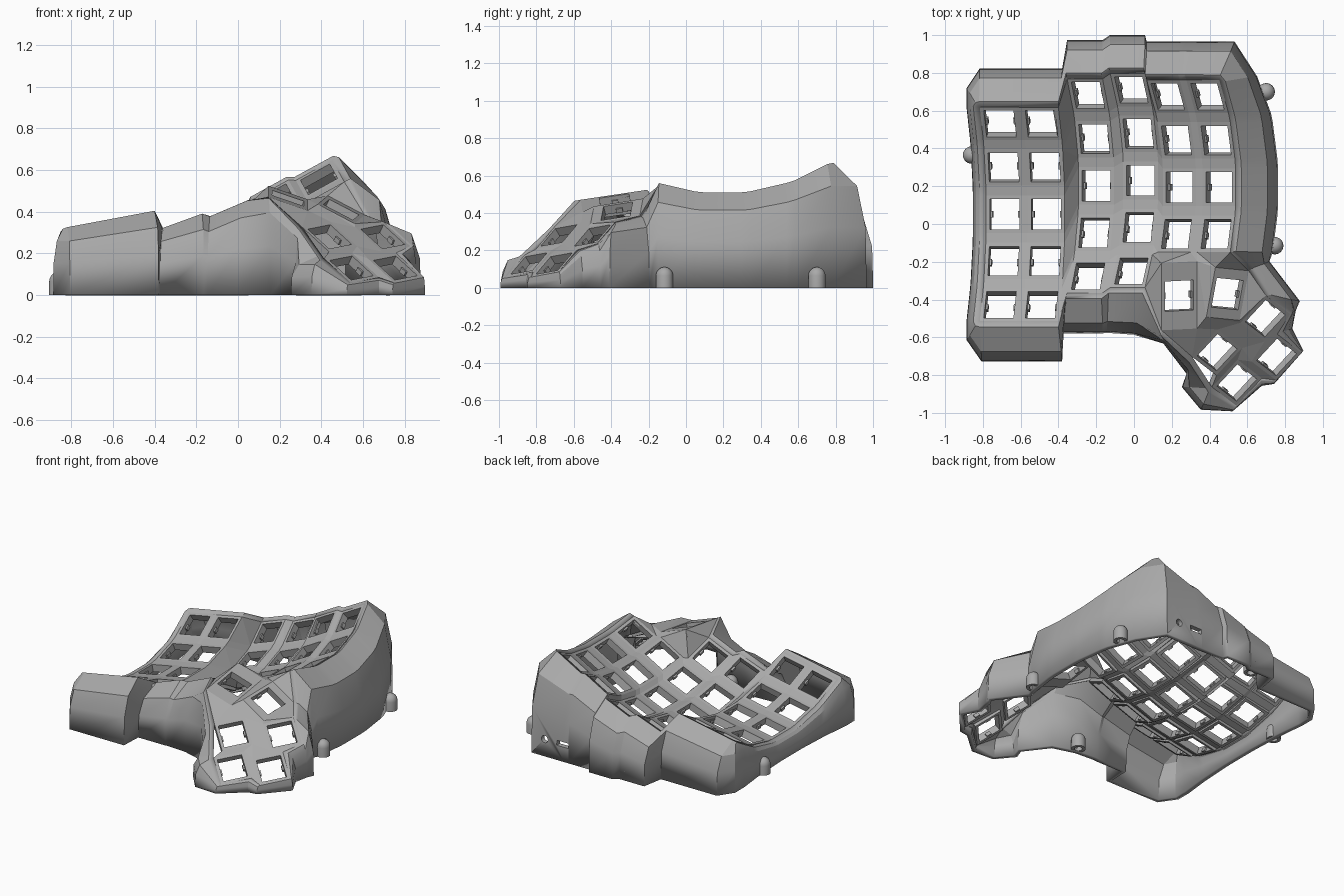
import bpy, bmesh
from math import radians, cos, sin, pi
from mathutils import Matrix, Vector

if "Cube" in bpy.data.objects:
    bpy.data.objects.remove(bpy.data.objects["Cube"])

grey = bpy.data.materials.new("matte grey plastic")
grey.use_nodes = True
grey.diffuse_color = (0.4, 0.4, 0.4, 1)
grey.node_tree.nodes["Principled BSDF"].inputs["Base Color"].default_value = (0.4, 0.4, 0.4, 1)


def make(name, bm, smooth=None):
    mesh = bpy.data.meshes.new(name)
    bm.to_mesh(mesh)
    bm.free()
    ob = bpy.data.objects.new(name, mesh)
    bpy.context.collection.objects.link(ob)
    mesh.materials.append(grey)
    if smooth:
        bpy.ops.object.select_all(action="DESELECT")
        ob.select_set(True)
        bpy.context.view_layer.objects.active = ob
        bpy.ops.object.shade_smooth_by_angle(angle=radians(smooth))
    return ob


def thicken(ob, amount):
    mod = ob.modifiers.new("thickness", "SOLIDIFY")
    mod.thickness = amount
    mod.offset = -1


# Key placement: curved finger columns and a tilted thumb cluster
HALF, HOLE, DEPTH, RIM = 0.1, 0.08, 0.05, 0.035
BEND, STEP = 0.97, radians(14.8)
LONG = {"T1": 0.18, "T2": 0.135}  # half length of the longer thumb plates
columns = {  # middle key position, sideways tilt, number of rows
    "A": ((-0.685, 0.052, 0.155), 11, 5),
    "B": ((-0.465, 0.052, 0.195), 11, 5),
    "C": ((-0.20, 0.202, 0.175), 20, 5),
    "D": ((0.035, 0.23, 0.24), 23, 5),
    "E": ((0.24, 0.195, 0.35), 29, 4),
    "F": ((0.45, 0.195, 0.445), 29, 4),
}
thumbs = {  # position, surface normal, sideways direction
    "T1": ((0.24, -0.38, 0.465), (0.35, -0.15, 1), (1, 0.05)),
    "T2": ((0.495, -0.37, 0.41), (0.5, -0.25, 1), (1, -0.1)),
    "T3": ((0.695, -0.50, 0.28), (0.45, -0.6, 1), (0.68, 0.73)),
    "T4": ((0.44, -0.68, 0.28), (0.45, -0.6, 1), (0.68, 0.73)),
    "T5": ((0.755, -0.705, 0.13), (0.45, -0.6, 1), (0.68, 0.73)),
    "T6": ((0.545, -0.84, 0.13), (0.45, -0.6, 1), (0.68, 0.73)),
}
keys = {}
for col, (pos, tilt, rows) in columns.items():
    for row in range(rows):
        keys[col + str(row)] = (Matrix.Translation(pos) @ Matrix.Rotation(-radians(tilt), 4, "Y")
                                @ Matrix.Translation((0, 0, BEND)) @ Matrix.Rotation((2 - row) * STEP, 4, "X")
                                @ Matrix.Translation((0, 0, -BEND)))
for name, (pos, normal, side) in thumbs.items():
    n = Vector(normal).normalized()
    u = Vector((side[0], side[1], 0))
    u.z = -(n.x * u.x + n.y * u.y) / n.z
    u.normalize()
    v = n.cross(u)
    rot = Matrix((u, v, n)).transposed().to_4x4()
    keys[name] = Matrix.Translation(pos) @ rot

SIGNS = {"bl": (-1, 1), "br": (1, 1), "fr": (1, -1), "fl": (-1, -1)}


def corner(ref):
    """Top corner of a key frame, such as 'A0 bl' for back left."""
    key, which = ref.split()
    sx, sy = SIGNS[which]
    return keys[key] @ Vector((sx * HALF, sy * LONG.get(key, HALF), 0))


# Square key frames with small switch clips on the sides of each hole
def key_frames(name, chosen):
    bm = bmesh.new()
    for k in chosen:
        rings = []
        long = LONG.get(k, HALF)
        for rx, ry, z in ((HALF, long, 0), (HALF, long, -DEPTH), (HOLE, HOLE, -DEPTH), (HOLE, HOLE, 0)):
            rings.append([bm.verts.new(keys[k] @ Vector((sx * rx, sy * ry, z))) for sx, sy in SIGNS.values()])
        for a in range(4):
            r0, r1 = rings[a], rings[(a + 1) % 4]
            for i in range(4):
                j = (i + 1) % 4
                bm.faces.new((r0[i], r0[j], r1[j], r1[i]))
        for s in (-1, 1):
            clip = Matrix.Translation((s * HOLE, 0, -DEPTH * 0.7)) @ Matrix.Diagonal((0.022, 0.035, 0.025, 1))
            bmesh.ops.create_cube(bm, size=1, matrix=keys[k] @ clip)
    bmesh.ops.recalc_face_normals(bm, faces=bm.faces)
    return make(name, bm)


key_frames("finger_key_frames", [k for k in keys if k[0] != "T"])
key_frames("thumb_key_frames", thumbs)


# Webs that join neighbouring key frames
def web(name, patches):
    bm = bmesh.new()
    for patch in patches:
        bm.faces.new([bm.verts.new(corner(ref)) for ref in patch])
    bmesh.ops.remove_doubles(bm, verts=bm.verts, dist=0.0005)
    bmesh.ops.triangulate(bm, faces=bm.faces)
    bm.normal_update()
    for f in bm.faces:
        if f.normal.z < 0:
            f.normal_flip()
    thicken(make(name, bm), 0.035)


finger = []
for col, (_, _, rows) in columns.items():
    for r in range(rows - 1):
        a, b = f"{col}{r} ", f"{col}{r + 1} "
        finger.append((a + "fl", a + "fr", b + "br", b + "bl"))
for left, right in zip("ABCDE", "BCDEF"):
    rows = min(columns[left][2], columns[right][2])
    for r in range(rows):
        a, b = f"{left}{r} ", f"{right}{r} "
        finger.append((a + "br", b + "bl", b + "fl", a + "fr"))
        if r < rows - 1:
            c, d = f"{left}{r + 1} ", f"{right}{r + 1} "
            finger.append((a + "fr", b + "fl", d + "bl", c + "br"))
web("finger_web", finger)

web("thumb_web", [
    ("D3 fr", "E3 fl", "D4 br"), ("D4 br", "E3 fl", "T1 bl"), ("D4 br", "T1 bl", "T1 fl", "D4 fr"),
    ("E3 fl", "E3 fr", "T1 br", "T1 bl"), ("E3 fr", "F3 fl", "T2 bl", "T1 br"),
    ("F3 fl", "F3 fr", "T2 br", "T2 bl"), ("T1 br", "T2 bl", "T2 fl", "T1 fr"),
    ("T1 fl", "T1 fr", "T4 br", "T4 bl"), ("T1 fr", "T2 fl", "T4 br"),
    ("T2 fl", "T2 fr", "T3 bl"), ("T2 fl", "T3 bl", "T4 br"), ("T2 fr", "T2 br", "T3 br", "T3 bl"),
    ("T4 br", "T3 bl", "T3 fl", "T4 fr"), ("T3 fl", "T3 fr", "T5 br", "T5 bl"),
    ("T4 fl", "T4 fr", "T6 br", "T6 bl"), ("T4 fr", "T3 fl", "T5 bl", "T6 br"),
    ("T6 br", "T5 bl", "T5 fl", "T6 fr"),
])

# Outer wall: each key corner gets a narrow rim, flares outward, then drops to the ground
path = [("A0 bl", -0.07, 0.1), ("A0 bl", 0.0, 0.205), ("B0 br", 0.02, 0.205)]
path += [(f"{c}0 {s}", 0, 0.205) for c in "CDEF" for s in ("bl", "br")]
path[-1] = ("F0 br", 0.08, 0.205)
path += [("F0 br", 0.2, 0.02)]
path += [(f"F{r} {s}", 0.225, 0) for r in range(4) for s in ("br", "fr")][1:]
path += [("T2 br", 0.11, 0.05), ("T3 br", 0.18, -0.03), ("T3 fr", 0.03, 0.02), ("T5 br", 0.08, 0.03),
         ("T5 fr", 0.01, 0.01), ("T5 fl", -0.01, -0.02), ("T6 fr", 0.0, -0.04), ("T6 fl", -0.02, -0.03),
         ("T6 bl", -0.06, -0.12), ("T6 bl", -0.16, 0.0), ("T4 bl", -0.03, -0.09), ("T1 fl", 0.01, -0.07),
         ("D4 fr", -0.06, -0.25), ("D4 fl", -0.02, -0.24), ("C4 fr", 0, -0.215), ("C4 fl", -0.02, -0.215),
         ("B4 fr", 0.02, -0.215), ("A4 fl", 0.01, -0.215), ("A4 fl", -0.07, -0.1)]
path += [(f"A{r} {s}", -0.07, 0) for r in range(4, -1, -1) for s in ("fl", "bl")]
profile = ((0.75, 0.84), (0.97, 0.5), (1, 0))
bm = bmesh.new()
stacks = []
for ref, dx, dy in path:
    p = corner(ref)
    flare = Vector((dx, dy, 0))
    up = keys[ref[:2]].to_3x3().col[2]
    rim = p + (flare - up * flare.dot(up)).normalized() * min(RIM, flare.length / 2)
    points = [p, rim] + [(p.x + dx * out, p.y + dy * out, p.z * height) for out, height in profile]
    stacks.append([bm.verts.new(point) for point in points])
for a, b in zip(stacks, stacks[1:] + stacks[:1]):
    for i in range(len(a) - 1):
        bm.faces.new((a[i], a[i + 1], b[i + 1], b[i]))
bmesh.ops.remove_doubles(bm, verts=bm.verts, dist=0.0005)
bmesh.ops.recalc_face_normals(bm, faces=bm.faces)
bm.normal_update()
if sum(f.normal.z * f.calc_area() for f in bm.faces) < 0:
    bmesh.ops.reverse_faces(bm, faces=bm.faces)
wall = make("outer_wall", bm, 22)
thicken(wall, 0.035)


# Round and rectangular sockets cut through the back wall
def socket(name, x, width, height, sides):
    bm = bmesh.new()
    bmesh.ops.create_cone(bm, cap_ends=True, segments=sides, radius1=0.5, radius2=0.5, depth=0.3)
    size = 2 ** 0.5 if sides == 4 else 1
    spin = Matrix.Rotation(pi / 4, 4, "Z") if sides == 4 else Matrix()
    bm.transform(Matrix.Translation((x, 0.95, 0.12)) @ Matrix.Rotation(pi / 2, 4, "X")
                 @ Matrix.Diagonal((width * size, height * size, 1, 1)) @ spin)
    cutter = make(name, bm)
    cutter.hide_render = True
    cutter.hide_set(True)
    cutter.display_type = "WIRE"
    cut = wall.modifiers.new(name, "BOOLEAN")
    cut.operation = "DIFFERENCE"
    cut.object = cutter


socket("round_socket_cutter", 0.43, 0.05, 0.05, 24)
socket("flat_socket_cutter", 0.29, 0.09, 0.035, 4)


# Domed, hollow screw posts around the base
def post(name, x, y):
    r, bore, h = 0.046, 0.025, 0.065
    outline = [(bore, h), (bore, 0), (r, 0)]
    outline += [(r * cos(a * pi / 10), h + r * sin(a * pi / 10)) for a in range(6)]
    bm = bmesh.new()
    verts = [bm.verts.new((0, 0, h))] + [bm.verts.new((u, 0, z)) for u, z in outline]
    edges = [bm.edges.new(pair) for pair in zip(verts, verts[1:])]
    bmesh.ops.spin(bm, geom=verts + edges, axis=(0, 0, 1), cent=(0, 0, 0), angle=2 * pi, steps=24)
    bmesh.ops.remove_doubles(bm, verts=bm.verts, dist=0.0005)
    bmesh.ops.recalc_face_normals(bm, faces=bm.faces)
    make(name, bm, 35).location = (x, y, 0)


post("post_back_right", 0.70, 0.70)
post("post_front_right", 0.745, -0.115)
post("post_left", -0.86, 0.365)
post("post_back", -0.2, 0.925)
post("post_front", 0.02, -0.53)
